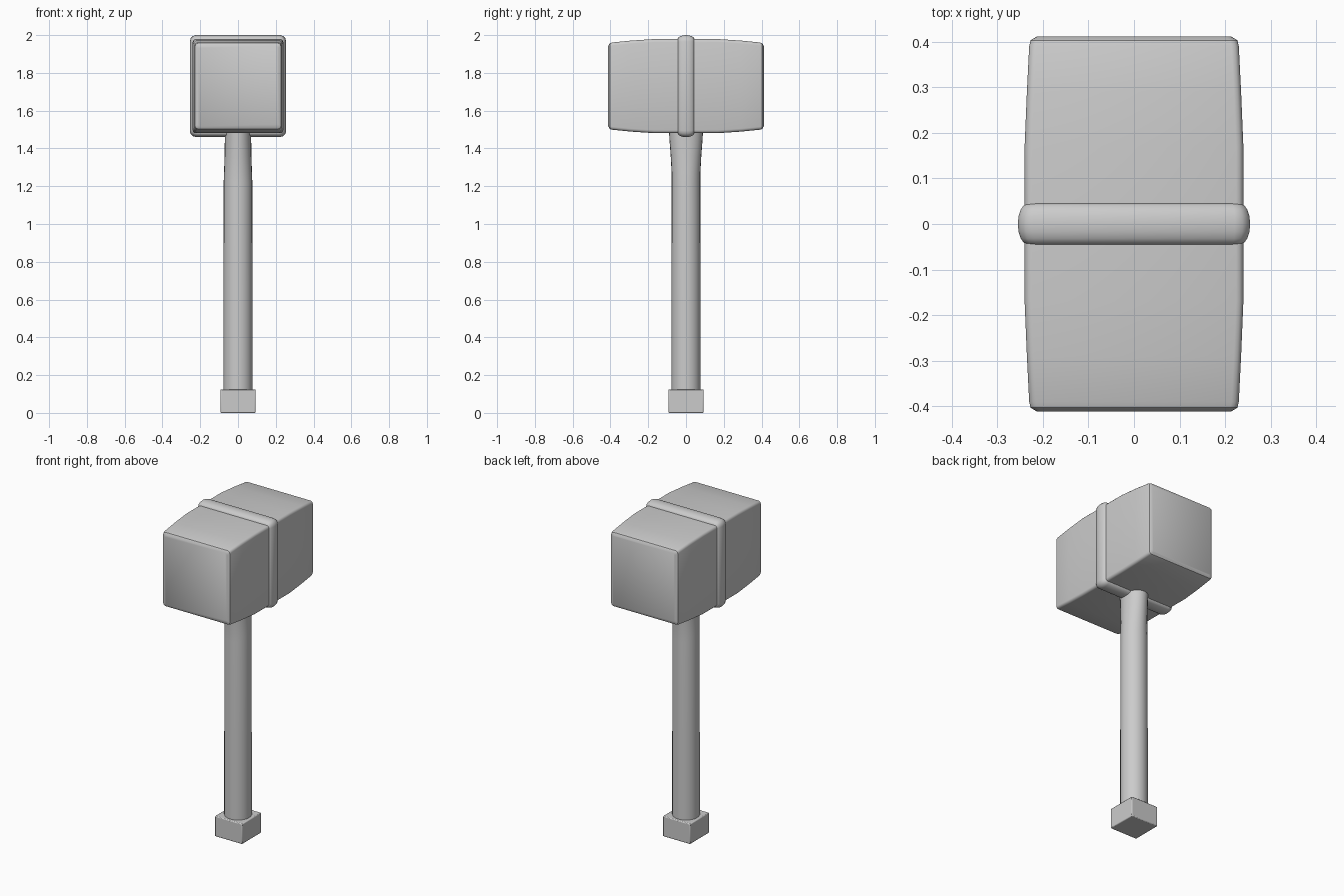
import bpy, bmesh
from math import sin, cos, pi

if "Cube" in bpy.data.objects:
    bpy.data.objects.remove(bpy.data.objects["Cube"])


def loft(name, rings, angle=35):
    """Skin a list of equal-length point rings and cap both ends."""
    bm = bmesh.new()
    loops = [[bm.verts.new(p) for p in ring] for ring in rings]
    n = len(loops[0])
    for a, b in zip(loops, loops[1:]):
        for i in range(n):
            j = (i + 1) % n
            bm.faces.new((a[i], a[j], b[j], b[i]))
    bm.faces.new(loops[0])
    bm.faces.new(loops[-1])
    bmesh.ops.recalc_face_normals(bm, faces=bm.faces)
    mesh = bpy.data.meshes.new(name)
    bm.to_mesh(mesh)
    bm.free()
    ob = bpy.data.objects.new(name, mesh)
    bpy.context.collection.objects.link(ob)
    bpy.ops.object.select_all(action='DESELECT')
    ob.select_set(True)
    bpy.context.view_layer.objects.active = ob
    bpy.ops.object.shade_smooth_by_angle(angle=angle * pi / 180)
    return ob


def rounded_rect(y, hx, hz, r, zc=1.73, steps=3):
    """Rounded rectangle in the XZ plane."""
    pts = []
    for k, (sx, sz) in enumerate([(1, 1), (-1, 1), (-1, -1), (1, -1)]):
        for s in range(steps + 1):
            a = (k + s / steps) * pi / 2
            pts.append((sx * (hx - r) + r * cos(a), y,
                        zc + sz * (hz - r) + r * sin(a)))
    return pts


def ellipse(z, rx, ry, sides=24):
    return [(rx * cos(2 * pi * i / sides), ry * sin(2 * pi * i / sides), z)
            for i in range(sides)]


# Hammer head: barrel-like block, mirrored profile of (y, half x, half z, corner)
half = [(0.17, 0.24, 0.249, 0.016), (0.29, 0.235, 0.241, 0.016),
        (0.39, 0.23, 0.231, 0.016), (0.403, 0.227, 0.227, 0.016),
        (0.412, 0.212, 0.213, 0.012)]
profile = [(-y, *rest) for y, *rest in reversed(half)] + half
loft("hammer_head", [rounded_rect(*p) for p in profile])

# Rounded band around the middle of the head
band = []
for i in range(9):
    a = -pi / 2 + pi * i / 8
    grow = 0.022 * cos(a)
    band.append(rounded_rect(0.045 * sin(a), 0.233 + grow, 0.248 + grow, 0.018 + grow * 0.7))
loft("head_band", band, 50)

# Round handle that widens front to back under the head
loft("handle", [ellipse(*p) for p in
                [(0.11, 0.077, 0.077), (0.6, 0.077, 0.077), (1.22, 0.076, 0.076),
                 (1.27, 0.074, 0.076), (1.36, 0.071, 0.081), (1.44, 0.070, 0.087),
                 (1.52, 0.070, 0.092)]])

# Square pommel with softened edges
bpy.ops.mesh.primitive_cube_add(size=1, location=(0, 0, 0.0625))
pommel = bpy.context.object
pommel.name = "pommel"
pommel.scale = (0.186, 0.186, 0.125)
bpy.ops.object.transform_apply(location=False, rotation=False, scale=True)
bevel = pommel.modifiers.new("bevel", 'BEVEL')
bevel.width = 0.005
bevel.segments = 2
bpy.ops.object.shade_smooth_by_angle(angle=35 * pi / 180)
